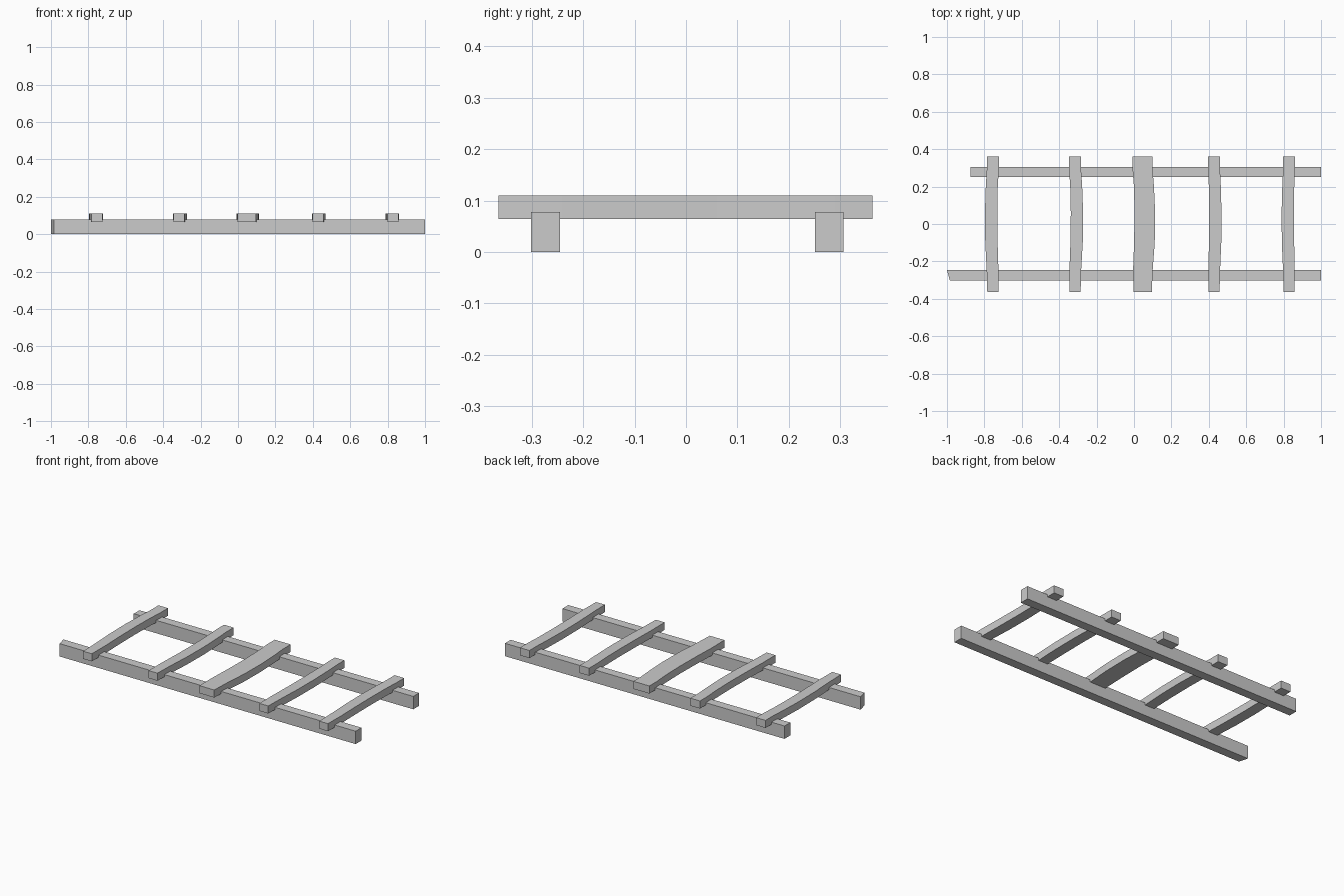
import bpy

if "Cube" in bpy.data.objects:
    bpy.data.objects.remove(bpy.data.objects["Cube"])


def loft(name, sections):
    """Join four-cornered sections into one closed beam."""
    n = len(sections)
    verts = [p for s in sections for p in s]
    faces = [(3, 2, 1, 0), tuple(4 * (n - 1) + k for k in range(4))]
    for i in range(n - 1):
        for k in range(4):
            a, b = 4 * i + k, 4 * i + (k + 1) % 4
            faces.append((a, b, b + 4, a + 4))
    mesh = bpy.data.meshes.new(name)
    mesh.from_pydata(verts, [], faces)
    obj = bpy.data.objects.new(name, mesh)
    bpy.context.collection.objects.link(obj)
    return obj


def rail(name, y0, y1, x_outer, x_inner, height=0.078):
    """Straight side rail; its left end may be cut at a slant."""
    def section(xa, xb):
        return [(xa, y0, 0), (xb, y1, 0), (xb, y1, height), (xa, y0, height)]
    return loft(name, [section(x_outer, x_inner), section(1.0, 1.0)])


def rung(name, x, width, bow):
    """Flat rung lying over the rails, bowed sideways between them."""
    stations = [(-0.364, 0.0, 0.92), (-0.24, 0.15, 0.98), (-0.1, 0.8, 1.03),
                (0.06, 1.0, 1.03), (0.2, 0.6, 1.0), (0.29, 0.0, 1.0), (0.362, 0.0, 1.0)]
    sections = []
    for y, b, w in stations:
        c, h = x + bow * b, width * w / 2
        sections.append([(c + h, y, 0.064), (c - h, y, 0.064),
                         (c - h, y, 0.11), (c + h, y, 0.11)])
    return loft(name, sections)


# Side rails, the back one broken off shorter
rail("front_rail", -0.301, -0.245, -0.985, -1.0)
rail("back_rail", 0.251, 0.306, -0.875, -0.875)

# Five rungs: centre, width, sideways bow
for i, (x, width, bow) in enumerate([
        (-0.755, 0.064, -0.009), (-0.315, 0.064, 0.01), (0.046, 0.107, 0.012),
        (0.428, 0.064, 0.007), (0.829, 0.064, -0.007)], 1):
    rung(f"rung_{i}", x, width, bow)
